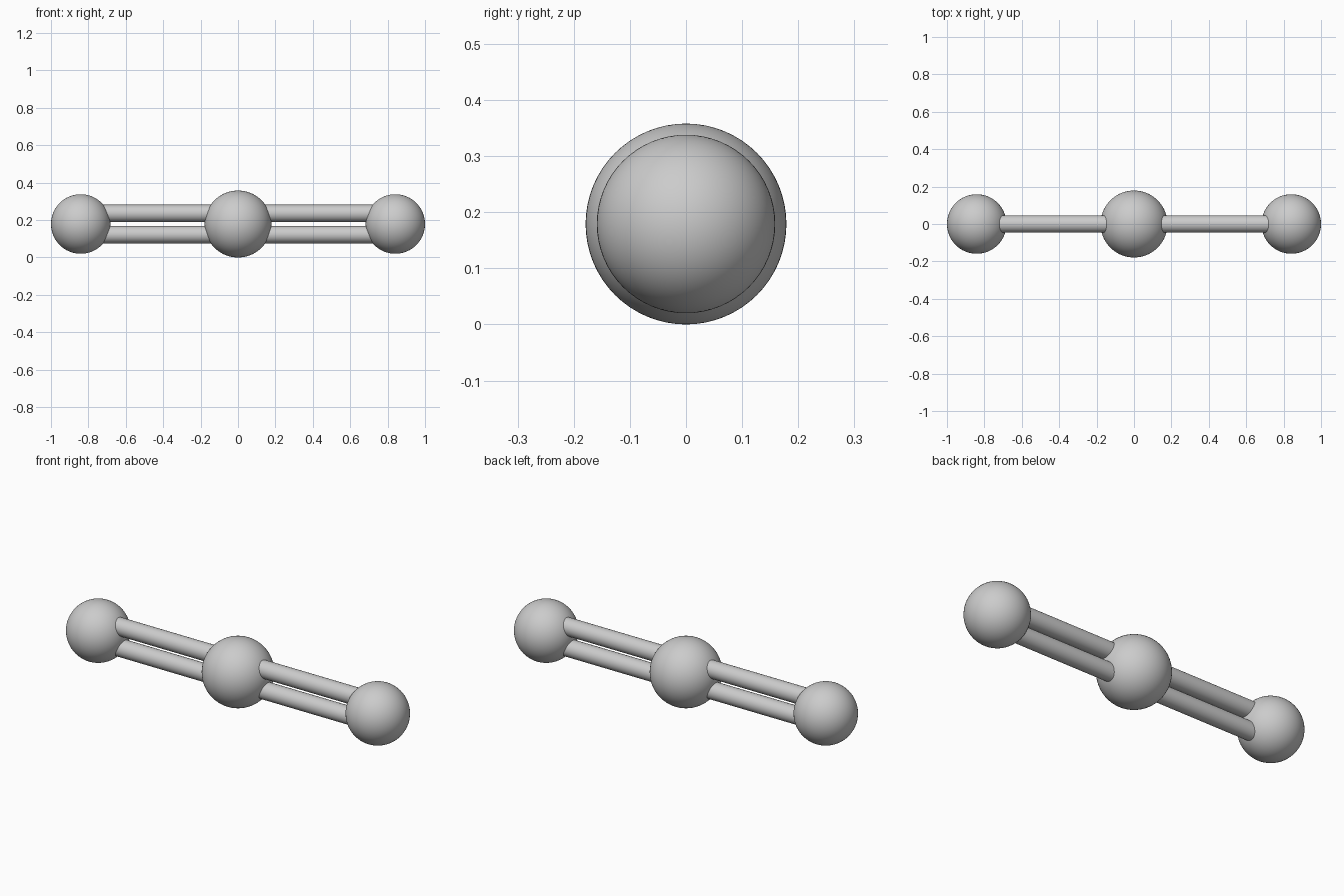
import bpy
from math import pi

if "Cube" in bpy.data.objects:
    bpy.data.objects.remove(bpy.data.objects["Cube"])

R_MID, R_END, R_BOND = 0.179, 0.159, 0.046
X_END = 1.0 - R_END
Z = R_MID
BOND_OFFSET = 0.057


def smooth(obj, name):
    obj.name = name
    bpy.ops.object.shade_smooth_by_angle()


def atom(name, x, radius):
    bpy.ops.mesh.primitive_uv_sphere_add(segments=64, ring_count=32, radius=radius, location=(x, 0, Z))
    smooth(bpy.context.object, name)


def bond(name, side, dz):
    # rod running from the middle atom's centre to an end atom's centre
    bpy.ops.mesh.primitive_cylinder_add(vertices=32, radius=R_BOND, depth=X_END,
                                        location=(side * X_END / 2, 0, Z + dz),
                                        rotation=(0, pi / 2, 0))
    smooth(bpy.context.object, name)


# Middle atom
atom("middle_atom", 0, R_MID)

# End atoms, each joined by a double bond
for label, side in (("left", -1), ("right", 1)):
    atom(f"{label}_atom", side * X_END, R_END)
    bond(f"{label}_upper_bond", side, BOND_OFFSET)
    bond(f"{label}_lower_bond", side, -BOND_OFFSET)
